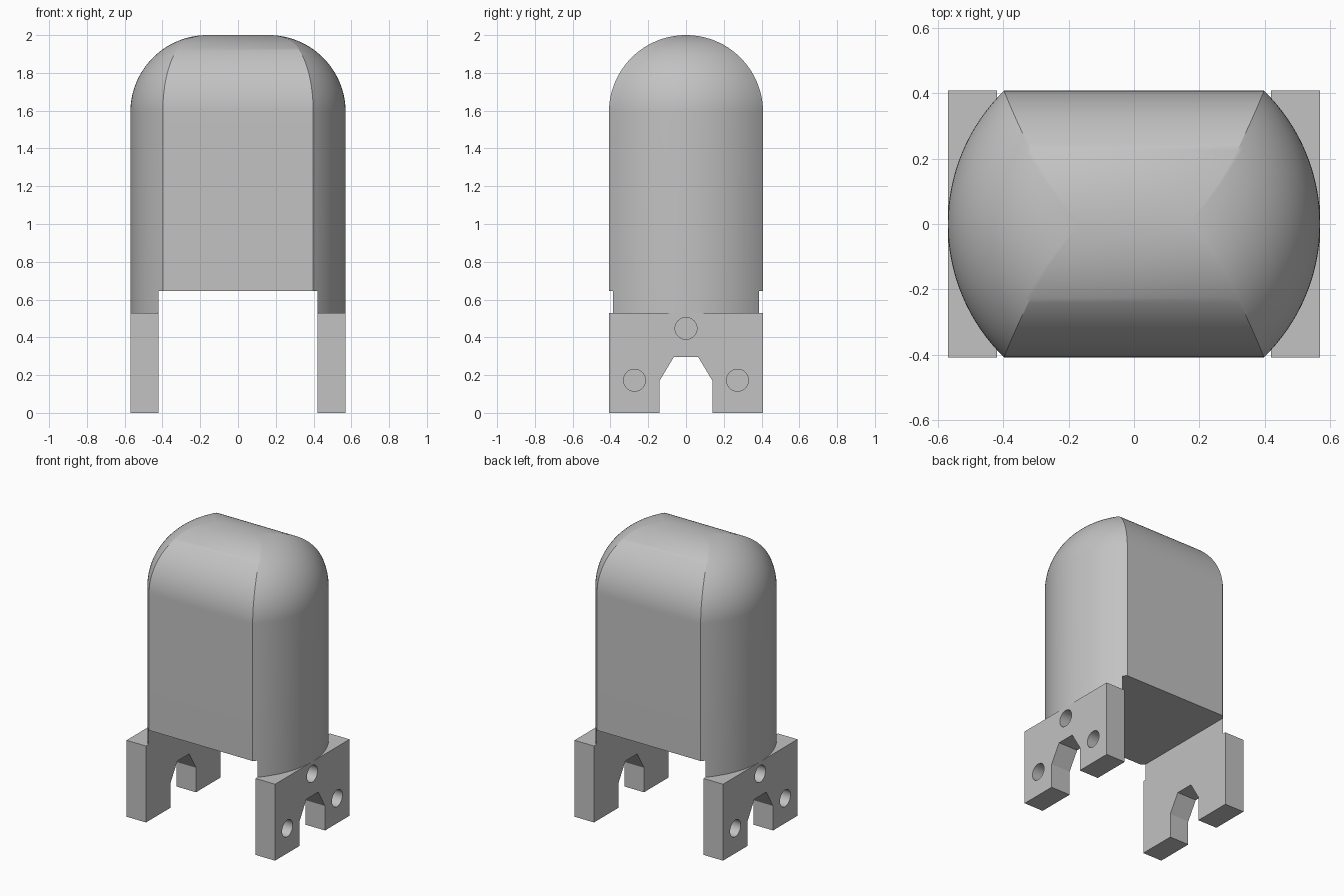
import bpy, bmesh
from math import sin, cos, asin, pi, radians

cube = bpy.data.objects.get("Cube")
if cube:
    bpy.data.objects.remove(cube, do_unlink=True)

HALF_DEPTH = 0.408   # half depth of the body, also the radius of its rounded top
RADIUS = 0.57        # plan radius of the bowed sides
SPRING = 2 - HALF_DEPTH
INNER = 0.42         # inner face of the legs
LEG_TOP = 0.53
BODY_BASE = 0.645

grey = bpy.data.materials.new("grey")
grey.use_nodes = True
colour = (0.54, 0.54, 0.54, 1)
grey.diffuse_color = colour
grey.node_tree.nodes["Principled BSDF"].inputs["Base Color"].default_value = colour


def finish(name, bm):
    """Turn a bmesh into a named grey object."""
    bmesh.ops.recalc_face_normals(bm, faces=bm.faces)
    mesh = bpy.data.meshes.new(name)
    bm.to_mesh(mesh)
    bm.free()
    mesh.materials.append(grey)
    obj = bpy.data.objects.new(name, mesh)
    bpy.context.collection.objects.link(obj)
    return obj


def activate(obj):
    bpy.ops.object.select_all(action="DESELECT")
    obj.select_set(True)
    bpy.context.view_layer.objects.active = obj


def cut(obj, cutter):
    """Subtract the cutter and remove it."""
    cutter.hide_render = True
    mod = obj.modifiers.new("cut", "BOOLEAN")
    mod.operation = "DIFFERENCE"
    mod.solver = "EXACT"
    mod.object = cutter
    activate(obj)
    bpy.ops.object.modifier_apply(modifier=mod.name)
    bpy.data.objects.remove(cutter, do_unlink=True)


def smooth(obj):
    activate(obj)
    bpy.ops.object.shade_smooth_by_angle(angle=radians(30))


def section(bm, z, half_depth, radius, steps=32):
    """A circle of the given radius with flat front and back."""
    a = asin(half_depth / radius)
    angles = [start + a * (2 * i / steps - 1) for start in (0, pi) for i in range(steps + 1)]
    return [bm.verts.new((radius * cos(t), radius * sin(t), z)) for t in angles]


# Body: bowed sides, flat front and back, all rounded over at the top
bm = bmesh.new()
rings = [section(bm, LEG_TOP, HALF_DEPTH, RADIUS)]
ROUNDS = 32
for i in range(ROUNDS + 1):
    t = pi / 2 * i / ROUNDS
    inset = HALF_DEPTH * (1 - cos(t))
    rings.append(section(bm, SPRING + HALF_DEPTH * sin(t),
                         HALF_DEPTH - inset, RADIUS - inset))
for low, high in zip(rings, rings[1:]):
    for i in range(len(low)):
        j = (i + 1) % len(low)
        bm.faces.new((low[i], low[j], high[j], high[i]))
bm.faces.new(rings[0])
bmesh.ops.remove_doubles(bm, verts=bm.verts, dist=0.0001)
body = finish("body", bm)

# Gap under the body, leaving a skirt above each leg
bm = bmesh.new()
bmesh.ops.create_cube(bm, size=1)
gap = finish("gap_cutter", bm)
gap.scale = (2 * INNER, 2, 0.4)
gap.location.z = BODY_BASE - 0.2
cut(body, gap)
smooth(body)

# Leg plates with a tapered notch
half = [(0.065, 0.295), (0.14, 0.17), (0.14, 0), (HALF_DEPTH, 0), (HALF_DEPTH, LEG_TOP)]
profile = half + [(-y, z) for y, z in reversed(half)]
for name, side in (("left_leg", 1), ("right_leg", -1)):
    bm = bmesh.new()
    face = bm.faces.new([bm.verts.new((side * INNER, y, z)) for y, z in profile])
    moved = bmesh.ops.extrude_face_region(bm, geom=[face])["geom"]
    bmesh.ops.translate(bm, vec=(side * (RADIUS - INNER), 0, 0),
                        verts=[v for v in moved if isinstance(v, bmesh.types.BMVert)])
    leg = finish(name, bm)
    # Blind round holes in the outer face
    for y, z in ((0, 0.447), (-0.273, 0.173), (0.273, 0.173)):
        bm = bmesh.new()
        bmesh.ops.create_cone(bm, cap_ends=True, segments=40, radius1=0.058,
                              radius2=0.058, depth=0.2)
        hole = finish("hole_cutter", bm)
        hole.rotation_euler.y = pi / 2
        hole.location = (side * RADIUS, y, z)
        cut(leg, hole)
    smooth(leg)
